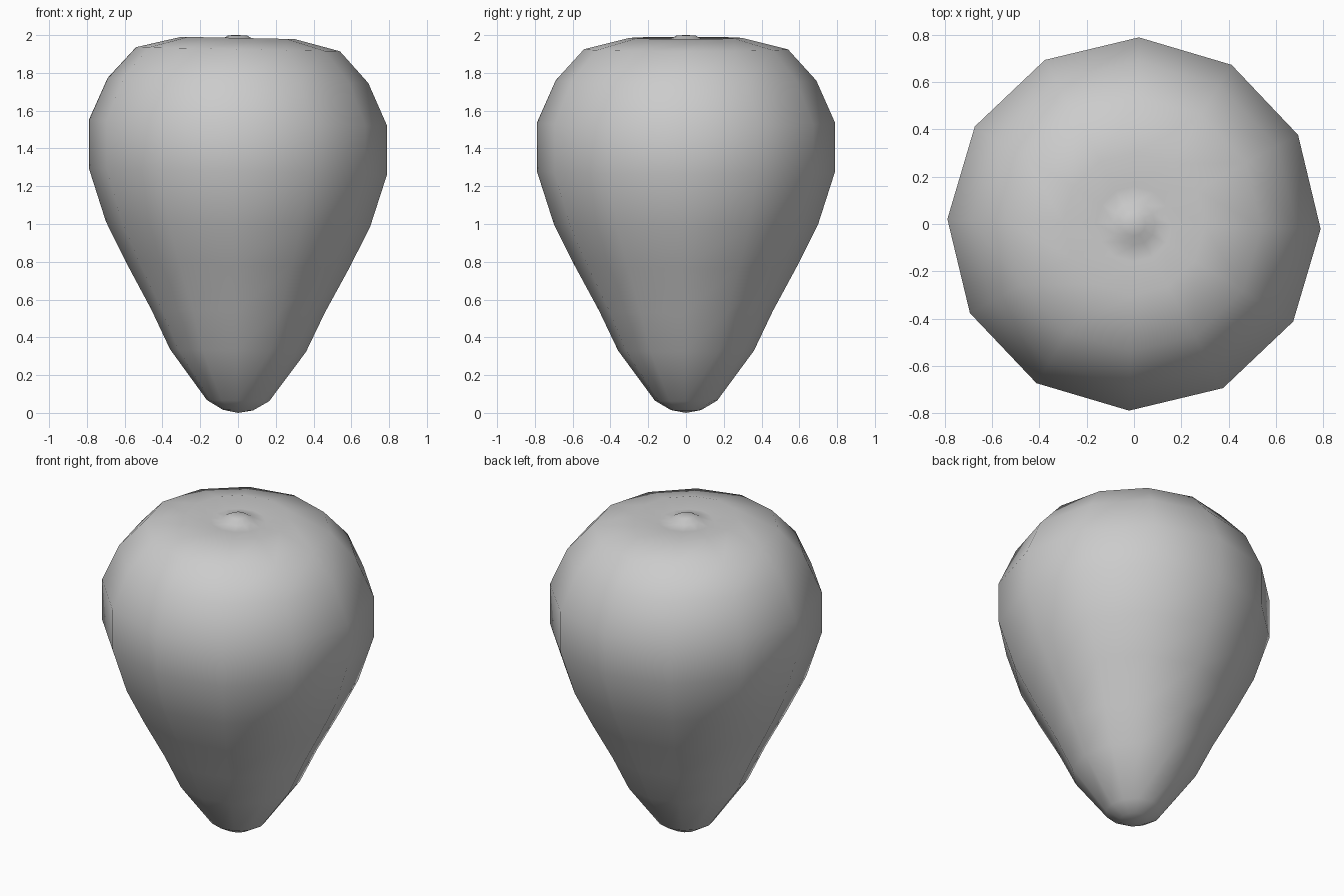
import bpy, bmesh, math

cube = bpy.data.objects.get("Cube")
if cube:
    bpy.data.objects.remove(cube, do_unlink=True)

SIDES = 12
TWIST = math.radians(-1.5)
TILT = 0.02  # the rings lean slightly down towards +x

# Radius and height of each ring, tip to crown
PROFILE = [
    (0.08, 0.015), (0.165, 0.065), (0.36, 0.33), (0.46, 0.54), (0.59, 0.78),
    (0.70, 1.0), (0.79, 1.28), (0.79, 1.535), (0.69, 1.76), (0.54, 1.925),
    (0.30, 1.985), (0.16, 1.965), (0.09, 1.975), (0.05, 1.998),
]


def make_material(name, color):
    mat = bpy.data.materials.new(name)
    mat.use_nodes = True
    mat.diffuse_color = color
    mat.node_tree.nodes["Principled BSDF"].inputs["Base Color"].default_value = color
    return mat


def add_ring(bm, radius, z):
    ring = []
    for i in range(SIDES):
        a = TWIST + math.tau * i / SIDES
        x, y = radius * math.cos(a), radius * math.sin(a)
        ring.append(bm.verts.new((x, y, z - TILT * x)))
    return ring


# Fruit body: rings joined by quads, closed by a fan at each end
bm = bmesh.new()
rings = [add_ring(bm, r, z) for r, z in PROFILE]
tip = bm.verts.new((0, 0, 0))
crown = bm.verts.new((0, 0, 2))
for i in range(SIDES):
    j = (i + 1) % SIDES
    for low, high in zip(rings, rings[1:]):
        bm.faces.new((low[i], low[j], high[j], high[i]))
    bm.faces.new((tip, rings[0][j], rings[0][i]))
    bm.faces.new((crown, rings[-1][i], rings[-1][j]))
for face in bm.faces:
    face.smooth = True

mesh = bpy.data.meshes.new("fruit_body")
bm.to_mesh(mesh)
bm.free()
mesh.materials.append(make_material("plain grey", (0.6, 0.6, 0.6, 1)))
bpy.context.collection.objects.link(bpy.data.objects.new("fruit_body", mesh))
